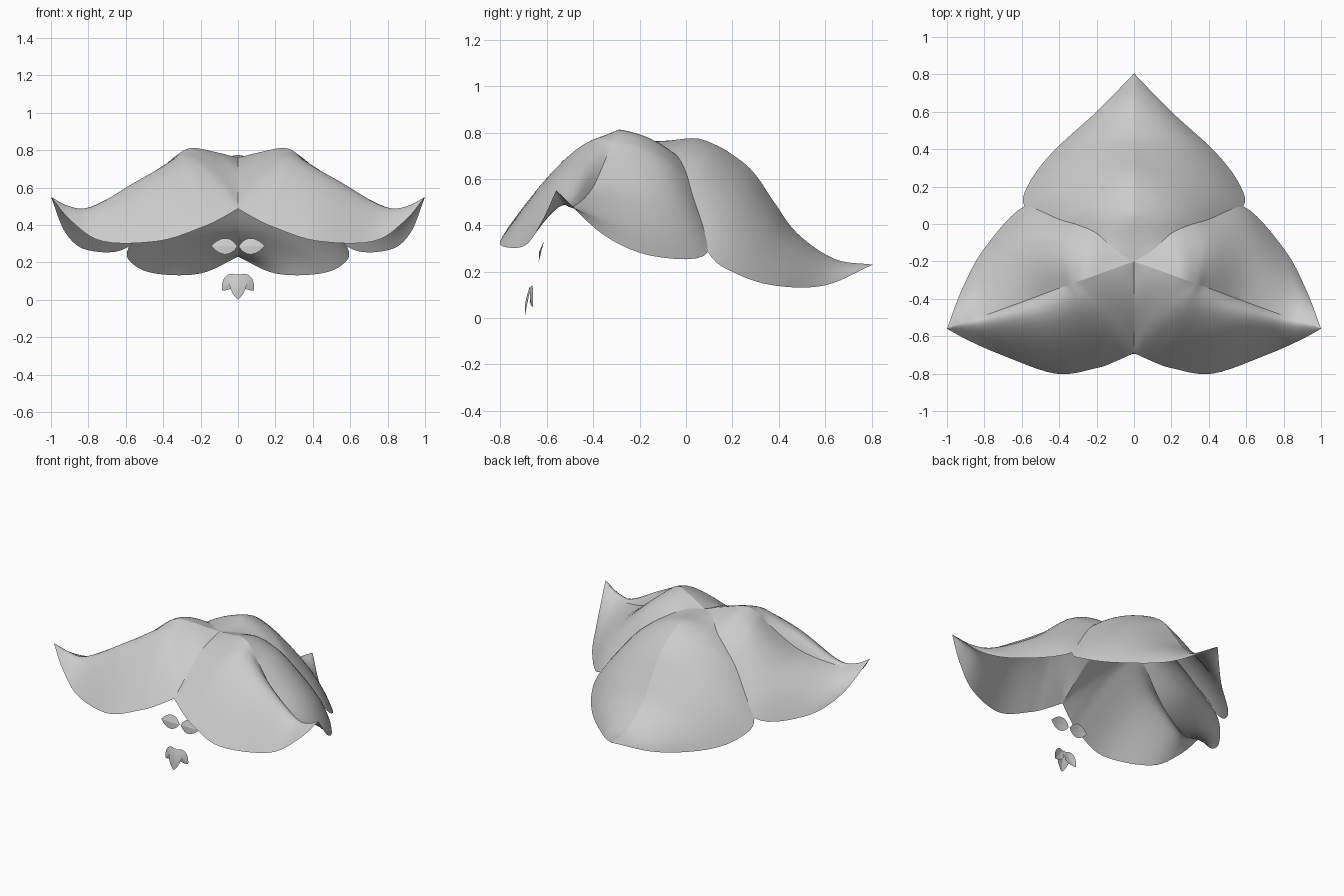
import bpy
import math
from mathutils import Vector

cube = bpy.data.objects.get("Cube")
if cube:
    bpy.data.objects.remove(cube, do_unlink=True)

grey = bpy.data.materials.new("soft grey")
grey.use_nodes = True
grey.diffuse_color = (0.6, 0.6, 0.6, 1)
bsdf = grey.node_tree.nodes["Principled BSDF"]
bsdf.inputs["Base Color"].default_value = (0.6, 0.6, 0.6, 1)
bsdf.inputs["Roughness"].default_value = 0.8

STEPS = 6    # samples between stations along a leaf
ACROSS = 10  # samples from midrib to rim


def spline(points):
    """Smooth curve through the points."""
    p = [Vector(q) for q in points]
    p = [p[0] * 2 - p[1]] + p + [p[-1] * 2 - p[-2]]
    out = []
    for a, b, c, d in zip(p, p[1:], p[2:], p[3:]):
        for i in range(STEPS):
            t = i / STEPS
            out.append(0.5 * (2 * b + (c - a) * t + (2 * a - 5 * b + 4 * c - d) * t ** 2
                              + (3 * b - a - 3 * c + d) * t ** 3))
    return out + [p[-2]]


def half_leaf(midrib, rim, swell, bulge, corner=0):
    """Rows of points from midrib to rim, swelling in the middle; the rim may have a corner."""
    mids = [(Vector(m) + Vector(r)) / 2 + Vector(swell) * b
            for m, r, b in zip(midrib, rim, bulge)]
    edge = spline(rim[:corner + 1])[:-1] + spline(rim[corner:]) if corner else spline(rim)
    rows = []
    for m, c, r in zip(spline(midrib), spline(mids), edge):
        row = []
        for j in range(ACROSS + 1):
            s = j / ACROSS
            q = m * (1 - s) * (1 - 2 * s) + c * 4 * s * (1 - s) + r * s * (2 * s - 1)
            row.append((max(q.x, 0), q.y, q.z))
        rows.append(row)
    return rows


def build(name, grids, mirror=True):
    """One object from point grids, each a separate smooth sheet."""
    verts, faces = [], []
    for rows in grids:
        start, n = len(verts), len(rows[0])
        verts += [v for row in rows for v in row]
        for i in range(len(rows) - 1):
            for j in range(n - 1):
                a = start + i * n + j
                faces.append((a, a + n, a + n + 1, a + 1))
    mesh = bpy.data.meshes.new(name)
    mesh.from_pydata(verts, [], faces)
    mesh.validate()
    mesh.materials.append(grey)
    obj = bpy.data.objects.new(name, mesh)
    bpy.context.collection.objects.link(obj)
    bpy.ops.object.select_all(action="DESELECT")
    obj.select_set(True)
    bpy.context.view_layer.objects.active = obj
    bpy.ops.object.shade_smooth_by_angle(angle=math.radians(50))
    if mirror:
        mod = obj.modifiers.new("mirror", "MIRROR")
        mod.use_mirror_merge = False


# Large leaves: all grow from one root and share the seam between them
root = (0, -0.2, 0.76)
seam = [root, (0.1, -0.14, 0.755), (0.2, -0.05, 0.71), (0.3, -0.005, 0.64),
        (0.4, 0.025, 0.54), (0.583, 0.095, 0.285)]
back_tip = (0, 0.805, 0.23)
side_tip = (1, -0.56, 0.55)

back_rib = [root, (0, -0.08, 0.765), (0, 0.04, 0.775), (0, 0.12, 0.75), (0, 0.2, 0.705),
            (0, 0.29, 0.63), (0, 0.38, 0.5), (0, 0.48, 0.365), (0, 0.64, 0.255), back_tip]
back_rim = seam + [(0.56, 0.22, 0.19), (0.43, 0.39, 0.139), (0.2, 0.6, 0.141), back_tip]
build("back_leaf", [half_leaf(back_rib, back_rim, (0.5, 0.3, 0.8),
                              [0, 0, 0.01, 0.025, 0.04, 0.06, 0.065, 0.05, 0.02, 0])])

side_rib = [root, (0.12, -0.243, 0.79), (0.25, -0.29, 0.812), (0.33, -0.318, 0.77),
            (0.4, -0.343, 0.695), (0.58, -0.41, 0.55), (0.8, -0.49, 0.48),
            (0.91, -0.528, 0.502), side_tip]
front_rim = [root, (0, -0.42, 0.69), (0, -0.69, 0.487), (0.1, -0.735, 0.43), (0.2, -0.77, 0.385),
             (0.42, -0.8, 0.315), (0.72, -0.695, 0.312), (0.89, -0.62, 0.42), side_tip]
rear_rim = seam + [(0.8, -0.13, 0.265), (0.92, -0.35, 0.355), side_tip]
build("side_leaves", [
    half_leaf(side_rib, front_rim, (0.05, 0.4, 1),
              [0, 0.01, 0.05, 0.12, 0.165, 0.185, 0.08, 0.025, 0], corner=2),
    half_leaf(side_rib, rear_rim, (0.4, 0.3, 0.85),
              [0, 0, 0.02, 0.04, 0.065, 0.09, 0.04, 0.015, 0])])


def small_leaf(name, base, tip, width, fullness, mirror):
    """Little folded leaf facing the front, leaning back at the top."""
    base, tip = Vector(base), Vector(tip)
    along = tip - base
    side = along.cross(Vector((0, 1, 0))).normalized()
    halves = []
    for sign in (-1, 1):
        rows = []
        for i in range(13):
            t = i / 12
            arch = math.sin(math.pi * t ** fullness)
            spine = base + along * t - Vector((0, 0.008 * math.sin(math.pi * t), 0))
            rim = spine + side * width * sign * max(arch, 0) ** 0.8
            rim.y += 0.2 * width * arch + 0.25 * (rim.z - spine.z)
            rows.append([spine.lerp(rim, j / 3) for j in range(4)])
        halves.append(rows)
    build(name, halves, mirror)


# Small leaves hanging below the front
small_leaf("upper_small_leaves", (0.004, -0.625, 0.285), (0.142, -0.625, 0.288), 0.043, 0.9, True)
small_leaf("lower_side_small_leaves", (0.01, -0.67, 0.135), (0.085, -0.66, 0.05), 0.036, 0.8, True)
small_leaf("lower_middle_small_leaf", (0, -0.672, 0.14), (0, -0.695, 0), 0.045, 0.75, False)
